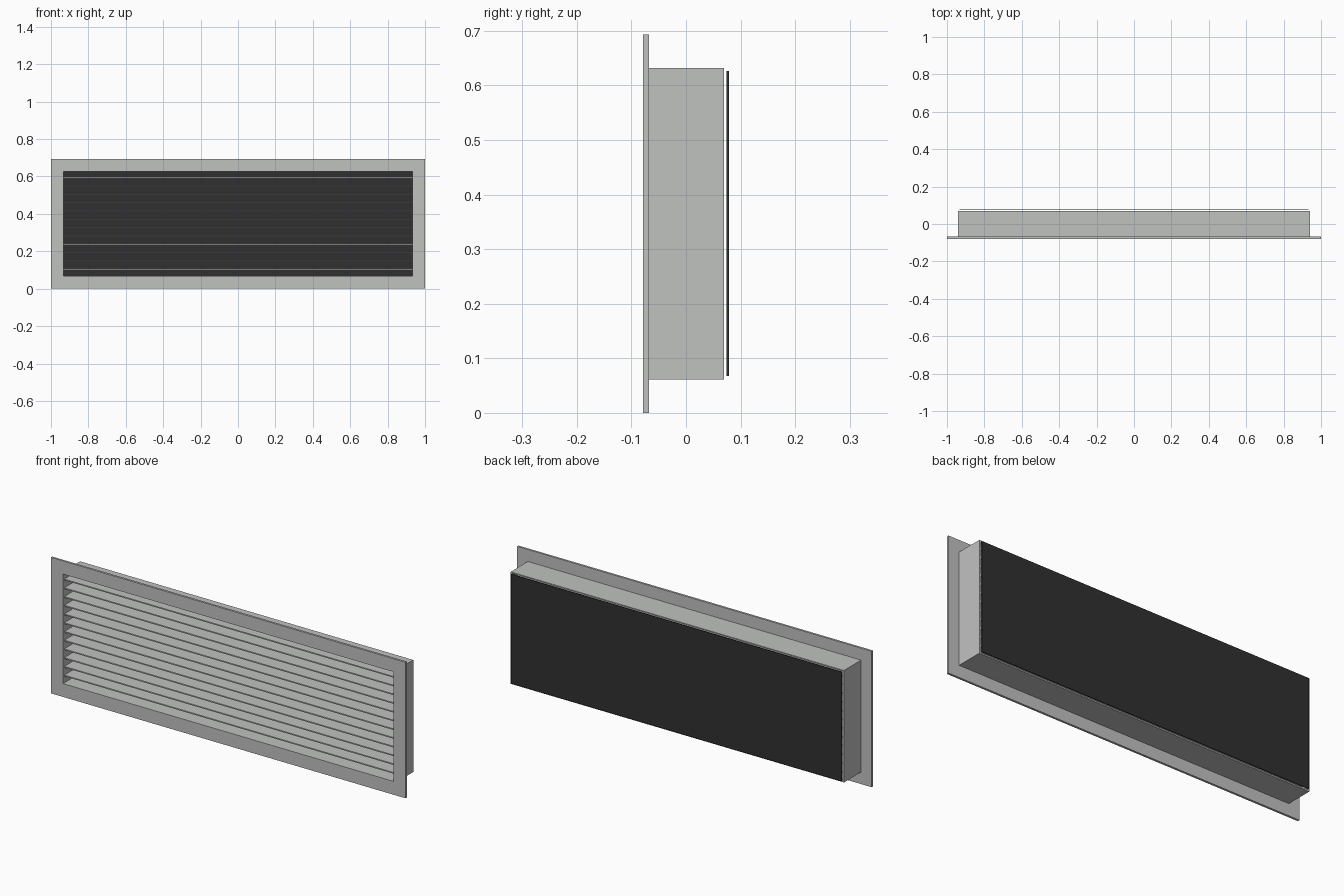
import bpy
import bmesh

if "Cube" in bpy.data.objects:
    bpy.data.objects.remove(bpy.data.objects["Cube"])


def material(name, rgb):
    m = bpy.data.materials.new(name)
    m.diffuse_color = (*rgb, 1.0)
    m.use_nodes = True
    m.node_tree.nodes["Principled BSDF"].inputs["Base Color"].default_value = m.diffuse_color
    return m


grey = material("painted_metal_grey", (0.53, 0.54, 0.53))
dark = material("dark_backing", (0.03, 0.03, 0.03))


def finish(name, bm, mat):
    bmesh.ops.recalc_face_normals(bm, faces=bm.faces)
    me = bpy.data.meshes.new(name)
    bm.to_mesh(me)
    bm.free()
    me.materials.append(mat)
    ob = bpy.data.objects.new(name, me)
    bpy.context.collection.objects.link(ob)
    return ob


def box(name, x, y, z, mat):
    """Box spanning the given (low, high) ranges."""
    bm = bmesh.new()
    bmesh.ops.create_cube(bm, size=1)
    for v in bm.verts:
        v.co = [r[0] if c < 0 else r[1] for c, r in zip(v.co, (x, y, z))]
    return finish(name, bm, mat)


def ring(name, outer, inner, y, mat):
    """Rectangular tube along y; outer and inner are (half width, z low, z high)."""
    bm = bmesh.new()
    loops = []
    for (w, z0, z1), depth in ((outer, y[0]), (outer, y[1]), (inner, y[1]), (inner, y[0])):
        loops.append([bm.verts.new((px, depth, pz))
                      for px, pz in ((-w, z0), (w, z0), (w, z1), (-w, z1))])
    for i in range(4):
        a, b = loops[i], loops[(i + 1) % 4]
        for j in range(4):
            k = (j + 1) % 4
            bm.faces.new((a[j], a[k], b[k], b[j]))
    return finish(name, bm, mat)


opening = (0.932, 0.068, 0.626)

# Front flange and the collar behind it
ring("front_flange", (1.0, 0.0, 0.693), opening, (-0.079, -0.068), grey)
ring("collar", (0.94, 0.061, 0.632), opening, (-0.068, 0.07), grey)

# Horizontal louvre slats
for i in range(12):
    z = 0.104 + i * 0.0445
    box(f"slat_{i + 1}", (-0.932, 0.932), (-0.068, 0.07), (z - 0.003, z + 0.003), grey)

# Dark sheet floating just behind the collar
box("back_sheet", (-0.932, 0.932), (0.0745, 0.0785), (0.068, 0.626), dark)
